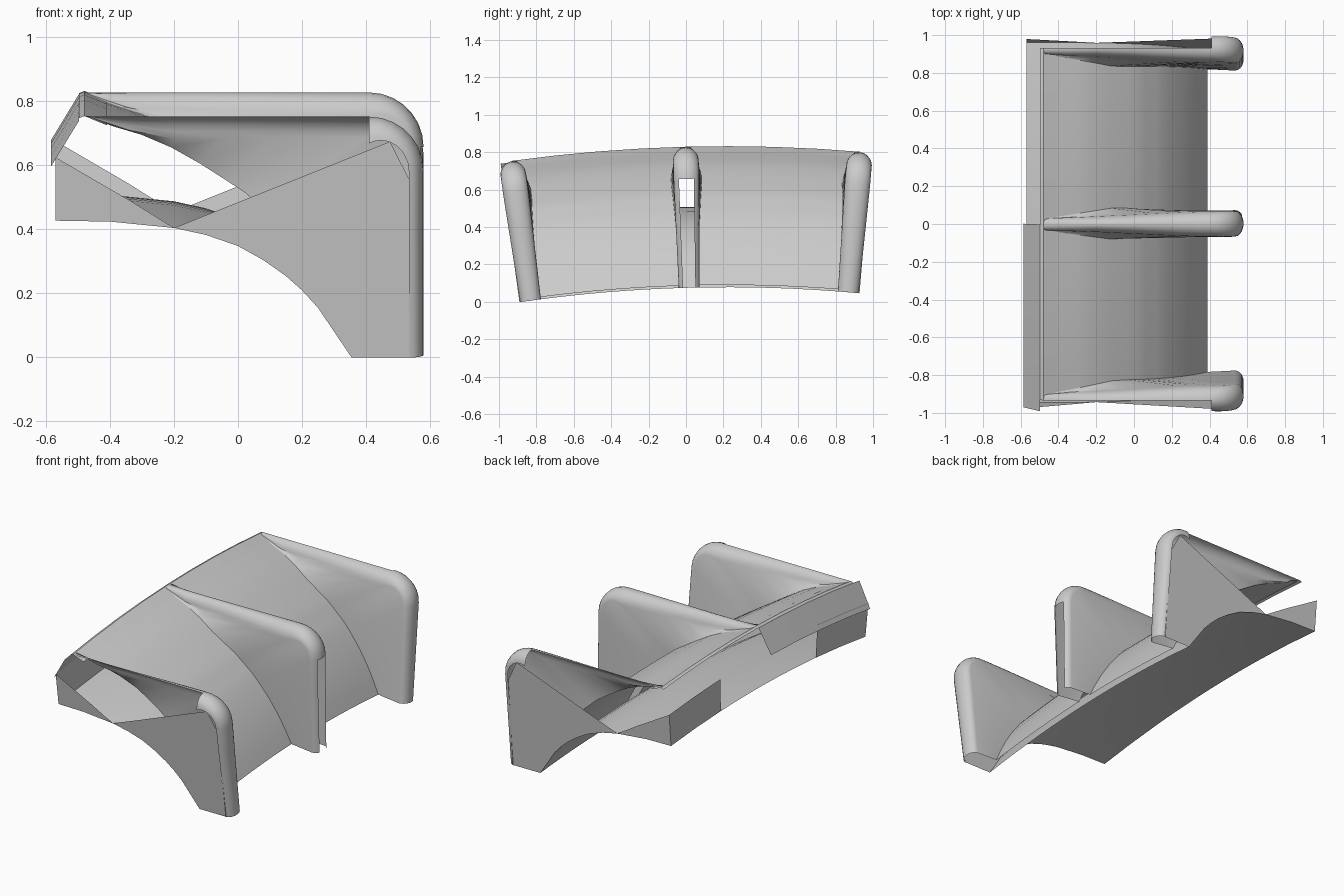
import bpy
from math import sin, cos, pi, radians, hypot

if "Cube" in bpy.data.objects:
    bpy.data.objects.remove(bpy.data.objects["Cube"])

# Segment of a large wheel: axis along x, centre at (y=YC, z=top-R)
R, TOP, YC = 8.5, 0.833, 0.22
FINS = [radians(a) for a in (-7.8, -1.5, 4.8)]
ENDS = [radians(a) for a in (-8.2, 5.2)]


def bend(x, a, h, s=0.0):
    """Point at axial x, angle a (plus sideways offset s) and height h."""
    r = R - TOP + h
    a += s / r
    return (x, YC + r * sin(a), TOP - R + r * cos(a))


def make(name, verts, faces, smooth=True):
    me = bpy.data.meshes.new(name)
    me.from_pydata(verts, [], faces)
    me.update()
    ob = bpy.data.objects.new(name, me)
    bpy.context.collection.objects.link(ob)
    if smooth:
        bpy.ops.object.select_all(action='DESELECT')
        bpy.context.view_layer.objects.active = ob
        ob.select_set(True)
        bpy.ops.object.shade_smooth_by_angle(angle=radians(35))
    return ob


def grid(name, rows, skip=None, smooth=True):
    n = len(rows[0])
    verts = [p for r in rows for p in r]
    faces = [(i * n + j, i * n + j + 1, (i + 1) * n + j + 1, (i + 1) * n + j)
             for i in range(len(rows) - 1) for j in range(n - 1)
             if not (skip and skip(i, j))]
    return make(name, verts, faces, smooth)


def lerp(a, b, t):
    return a + (b - a) * t


def lengths(pts):
    d = [0.0]
    for p, q in zip(pts, pts[1:]):
        d.append(d[-1] + hypot(q[0] - p[0], q[1] - p[1]))
    return [v / d[-1] for v in d]


def sample(pts, t):
    d = lengths(pts)
    for i in range(len(pts) - 1):
        if t <= d[i + 1] + 1e-6:
            f = (t - d[i]) / (d[i + 1] - d[i])
            return tuple(lerp(a, b, f) for a, b in zip(pts[i], pts[i + 1]))
    return pts[-1]


# Profiles in (x, height)
UPPER = [(-.48, .83), (-.41, .80), (-.3, .765), (-.2, .72), (-.1, .66), (.03, .575),
         (.14, .475), (.22, .385), (.3, .265), (.36, .155), (.39, .09)]
LOWER = [(-.57, .51), (-.4, .507), (-.2, .487), (-.1, .465), (0, .43), (.08, .385),
         (.15, .335), (.2, .29), (.25, .235), (.3, .16), (.355, .078)]
spine = [(x, .83) for x in (-.48, -.34, -.2, -.05, .1, .25, .35)]
spine += [(.41 + .17 * sin(k * pi / 14), .66 + .17 * cos(k * pi / 14)) for k in range(8)]
spine += [(.58, z) for z in (.5, .35, .2, .078)]
ts = lengths(spine)
roots = [sample(UPPER, t) for t in ts]


def root_width(x):
    if x < -.1:
        return lerp(.03, .085, (x + .48) / .38)
    return lerp(.085, .05, (x + .1) / .49)


# Hollow rounded fins; outer sides of the end fins are open
ARC = 10
for name, a in zip(("left_fin", "middle_fin", "right_fin"), FINS):
    rows = []
    for (sx, sz), (rx, rz) in zip(spine, roots):
        w = lerp(.03, .068, min(1, (sx + .48) / .8))
        low = min(1, max(0, (.66 - sz) / .58))
        w -= .012 * low
        turn = min(1, max(0, (sx - .41) / .17))
        if sz <= .66:
            turn = 1
        dx, dz = -sin(turn * pi / 2), -cos(turn * pi / 2)
        depth = min(lerp(.075, .045, turn), .75 * hypot(rx - sx, rz - sz))
        row = [bend(rx, a, rz, -root_width(rx))]
        for k in range(ARC + 1):
            t = -pi / 2 + pi * k / ARC
            d = depth * (1 - cos(t))
            row.append(bend(sx + dx * d, a, sz + dz * d, w * sin(t)))
        row.append(bend(rx, a, rz, root_width(rx)))
        rows.append(row)

    def skip(i, j, name=name):
        sx, sz = spine[i]
        slot = name == "middle_fin" and sz < .69 and 3 < j < ARC - 2
        k = j if name == "left_fin" else ARC + 1 - j
        outer = name != "middle_fin" and (k == 0 or (k < 6 and sx < .4))
        return slot or outer

    grid(name, rows, skip)

# Curved upper panels between neighbouring fins
for name, a, b in (("upper_panel_left", FINS[0], FINS[1]),
                   ("upper_panel_right", FINS[1], FINS[2])):
    rows = []
    for x, z in roots:
        r, w = R - TOP + z, root_width(x)
        a0, a1 = a + w / r, b - w / r
        rows.append([bend(x, lerp(a0, a1, k / 8), z) for k in range(9)])
    grid(name, rows)

# Lower shell spanning the whole segment
grid("lower_shell", [[bend(x, lerp(*ENDS, k / 16), z) for k in range(17)]
                     for x, z in LOWER])

# Sloped rear flange on one half
grid("rear_flange", [[bend(x, lerp(ENDS[0], FINS[1], k / 4), z) for k in range(5)]
                     for x, z in ((-.497, .825), (-.585, .68))], smooth=False)
# Narrow rear rim over the full width
grid("rear_rim", [[bend(x, lerp(FINS[0], FINS[2], k / 8), z) for k in range(9)]
                  for x, z in ((-.497, .825), (-.48, .832), (-.41, .803))], smooth=False)

# Upright rear tabs at both ends of the lower shell
for name, e, sgn in (("rear_tab_left", ENDS[0], 1), ("rear_tab_right", ENDS[1], -1)):
    grid(name, [[bend(-.57, e + sgn * .06 * k / 2, z) for k in range(3)]
                for z in (.51, .71)], smooth=False)

# Flat end walls with the open notch at the rear
for name, e in (("end_wall_left", ENDS[0]), ("end_wall_right", ENDS[1])):
    pts = LOWER[2:] + [(.54, .078), (.54, .63), (.475, .76)]
    n = len(pts)
    tri = [LOWER[0], LOWER[1], LOWER[2], (-.34, .575), (-.57, .71)]
    make(name, [bend(x, e, z) for x, z in pts + tri],
         [tuple(range(n)), tuple(range(n, n + 5))], False)
    # Front return joining the wall to the fin edge
    fin = FINS[0] if e < 0 else FINS[2]
    side = -.06 if e < 0 else .06
    grid(name + "_return", [[bend(.54, e, z), bend(.54, fin, z, side)]
                            for z in (.078, .63)], smooth=False)
